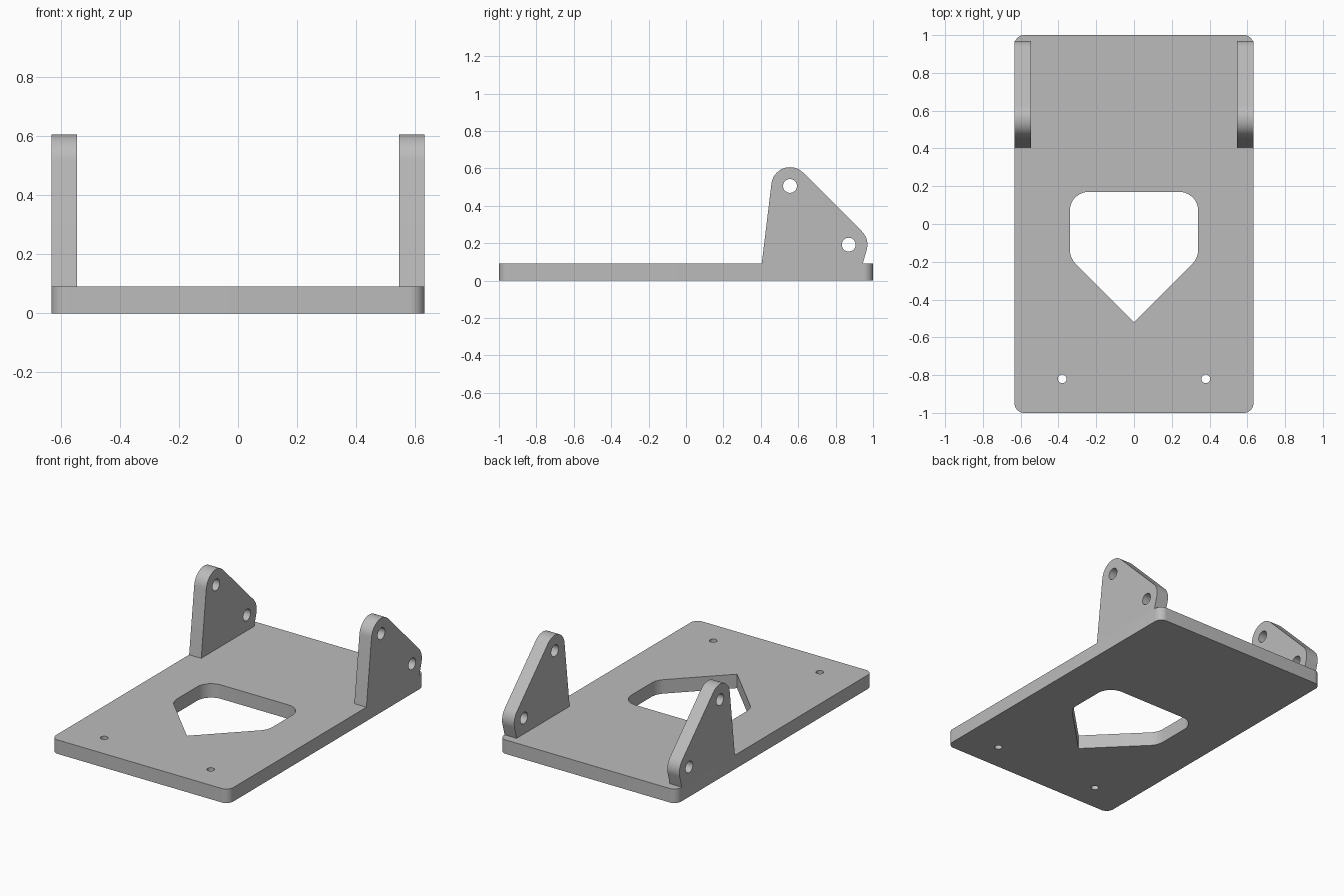
import bpy, bmesh
from math import radians, tan, cos, sin, atan2, acos, hypot, pi
from mathutils import Matrix, Vector

if "Cube" in bpy.data.objects:
    bpy.data.objects.remove(bpy.data.objects["Cube"], do_unlink=True)

grey = bpy.data.materials.new("plain_grey")
grey.use_nodes = True
colour = (0.5, 0.5, 0.5, 1)
grey.diffuse_color = colour
grey.node_tree.nodes["Principled BSDF"].inputs["Base Color"].default_value = colour


def arc(cx, cy, r, start, end, steps=12):
    angles = [start + (end - start) * i / steps for i in range(steps + 1)]
    return [(cx + r * cos(a), cy + r * sin(a)) for a in angles]


def circle(cx, cy, r):
    return arc(cx, cy, r, 0, 2 * pi, 32)[:-1]


def rounded(corners):
    """Outline from (x, y, radius) corners, with tangent arcs."""
    outline = []
    for i, (x, y, r) in enumerate(corners):
        p = Vector((x, y))
        if r == 0:
            outline.append((x, y))
            continue
        a = (Vector(corners[i - 1][:2]) - p).normalized()
        b = (Vector(corners[(i + 1) % len(corners)][:2]) - p).normalized()
        half = a.angle(b) / 2
        centre = p + (a + b).normalized() * r / sin(half)
        s = p + a * r / tan(half) - centre
        e = p + b * r / tan(half) - centre
        start = atan2(s.y, s.x)
        turn = (atan2(e.y, e.x) - start + pi) % (2 * pi) - pi
        outline += arc(centre.x, centre.y, r, start, start + turn, 10)
    return outline


def extrude(name, loops, thickness, matrix):
    """Solid from an outline and its holes, centred on its local z."""
    curve = bpy.data.curves.new(name + "_profile", "CURVE")
    curve.dimensions = "2D"
    curve.fill_mode = "BOTH"
    curve.extrude = thickness / 2
    for loop in loops:
        spline = curve.splines.new("POLY")
        spline.points.add(len(loop) - 1)
        for point, (x, y) in zip(spline.points, loop):
            point.co = (x, y, 0, 1)
        spline.use_cyclic_u = True
    helper = bpy.data.objects.new(name + "_profile", curve)
    bpy.context.collection.objects.link(helper)
    graph = bpy.context.evaluated_depsgraph_get()
    mesh = bpy.data.meshes.new_from_object(helper.evaluated_get(graph))
    bpy.data.objects.remove(helper, do_unlink=True)
    bpy.data.curves.remove(curve)
    mesh.transform(matrix)
    bm = bmesh.new()
    bm.from_mesh(mesh)
    bmesh.ops.remove_doubles(bm, verts=bm.verts, dist=0.0001)
    bmesh.ops.recalc_face_normals(bm, faces=bm.faces)
    bm.to_mesh(mesh)
    bm.free()
    mesh.name = name
    mesh.materials.clear()
    mesh.materials.append(grey)
    obj = bpy.data.objects.new(name, mesh)
    bpy.context.collection.objects.link(obj)
    bpy.ops.object.select_all(action="DESELECT")
    obj.select_set(True)
    bpy.context.view_layer.objects.active = obj
    bpy.ops.object.shade_smooth_by_angle(angle=radians(30))
    return obj


# Base plate with a pointed window and two screw holes
W, T = 0.632, 0.09
plate = rounded([(-W, -1, 0.05), (W, -1, 0.05), (W, 1, 0.05), (-W, 1, 0.05)])
window = rounded([(0, -0.52, 0), (0.34, -0.18, 0.11), (0.34, 0.17, 0.1),
                  (-0.34, 0.17, 0.1), (-0.34, -0.18, 0.11)])
screws = [circle(side * 0.38, -0.82, 0.023) for side in (-1, 1)]
extrude("base_plate", [plate, window] + screws, T, Matrix.Translation((0, 0, T / 2)))

# Upright brackets: two rounded lobes joined by tangent lines
R, THICK = 0.1, 0.086
upper, lower = (0.556, 0.506), (0.87, 0.192)
front_foot, back_foot = (0.405, T), (0.945, T)


def tangent(foot, centre, sign):
    dx, dy = foot[0] - centre[0], foot[1] - centre[1]
    return atan2(dy, dx) + sign * acos(R / hypot(dx, dy))


front_angle = tangent(front_foot, upper, -1) % (2 * pi)
back_angle = tangent(back_foot, lower, 1)
bracket = ([front_foot] + arc(*upper, R, front_angle, pi / 4, 20)
           + arc(*lower, R, pi / 4, back_angle) + [back_foot])
pin_holes = [circle(*upper, 0.037), circle(*lower, 0.037)]
upright = Matrix(((0, 0, 1, 0), (1, 0, 0, 0), (0, 1, 0, 0), (0, 0, 0, 1)))
for name, side in (("right_bracket", -1), ("left_bracket", 1)):
    place = Matrix.Translation((side * (W - THICK / 2), 0, 0)) @ upright
    extrude(name, [bracket] + pin_holes, THICK, place)
